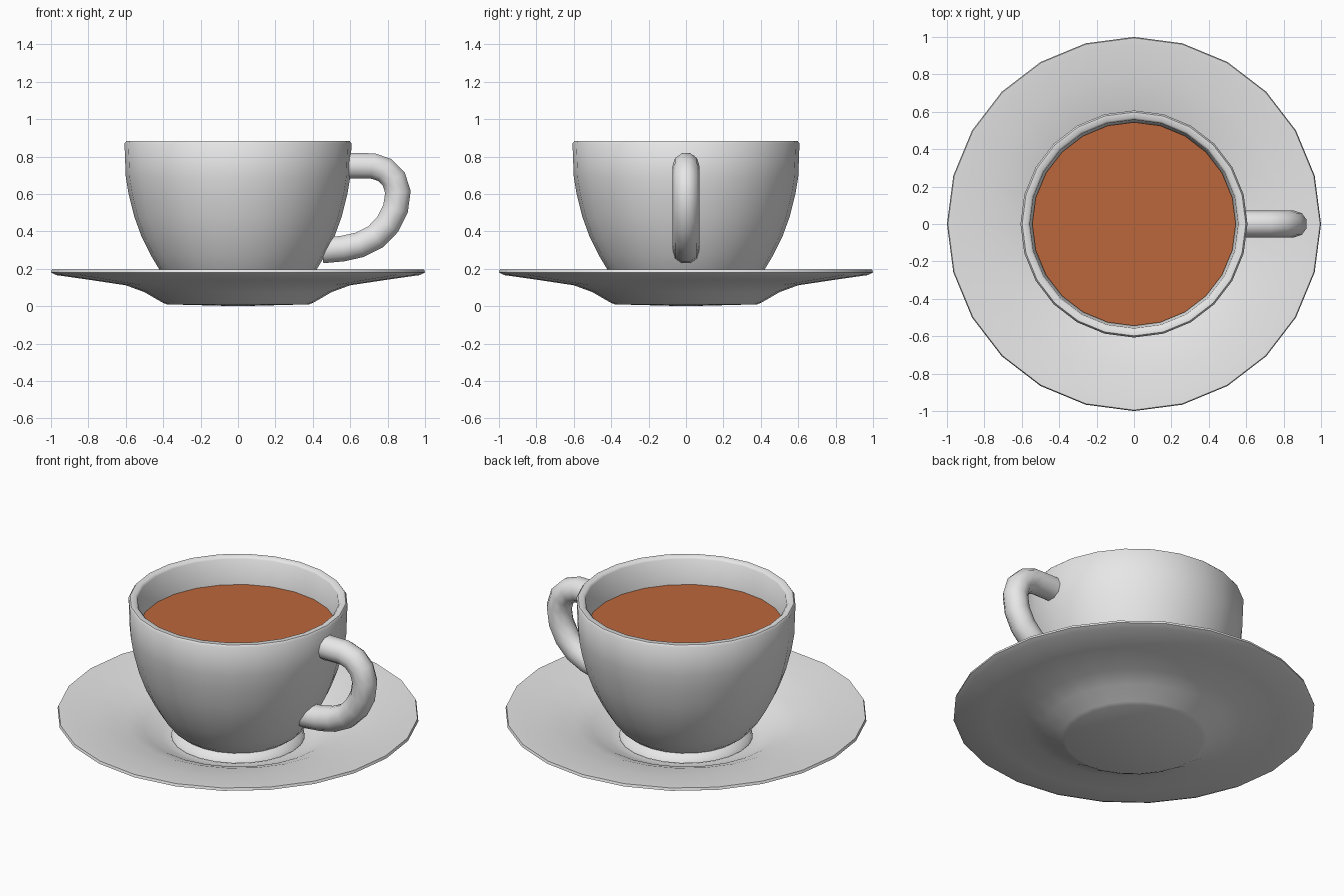
import bpy, bmesh, math

if "Cube" in bpy.data.objects:
    bpy.data.objects.remove(bpy.data.objects["Cube"])

SIDES = 24


def material(name, rgb):
    m = bpy.data.materials.new(name)
    m.diffuse_color = (*rgb, 1)
    m.use_nodes = True
    m.node_tree.nodes["Principled BSDF"].inputs["Base Color"].default_value = m.diffuse_color
    return m


china = material("pale_china", (0.8, 0.8, 0.8))
tea_brown = material("tea_brown", (0.50, 0.135, 0.043))


def smooth(ob, degrees):
    bpy.ops.object.select_all(action='DESELECT')
    ob.select_set(True)
    bpy.context.view_layer.objects.active = ob
    bpy.ops.object.shade_smooth_by_angle(angle=math.radians(degrees))


def lathe(name, profile, mat, degrees=50):
    """Revolve (radius, z) points round z; radius 0 becomes a pole."""
    bm = bmesh.new()
    rings = []
    for r, z in profile:
        n = 1 if r == 0 else SIDES
        rings.append([bm.verts.new((r * math.cos(2 * math.pi * i / SIDES),
                                    r * math.sin(2 * math.pi * i / SIDES), z))
                      for i in range(n)])
    for a, b in zip(rings, rings[1:]):
        for i in range(SIDES):
            j = (i + 1) % SIDES
            corners = [a[i % len(a)], a[j % len(a)], b[j % len(b)], b[i % len(b)]]
            bm.faces.new(list(dict.fromkeys(corners)))
    bmesh.ops.recalc_face_normals(bm, faces=bm.faces)
    me = bpy.data.meshes.new(name)
    bm.to_mesh(me)
    bm.free()
    me.materials.append(mat)
    ob = bpy.data.objects.new(name, me)
    bpy.context.collection.objects.link(ob)
    smooth(ob, degrees)
    return ob


# Saucer: underside from the centre outwards, then back over the top
lathe("saucer", [(0, 0), (0.38, 0.01), (0.405, 0.02), (0.50, 0.075), (0.60, 0.112),
                 (0.80, 0.142), (0.97, 0.166), (1.0, 0.18), (0.995, 0.195),
                 (0.96, 0.193), (0.80, 0.172), (0.62, 0.142), (0.52, 0.105),
                 (0.42, 0.053), (0.36, 0.04), (0, 0.035)], china)

# Cup: foot, outer wall, rim and inner wall
lathe("cup", [(0, 0.045), (0.34, 0.04), (0.37, 0.055), (0.36, 0.075), (0.325, 0.095),
              (0.365, 0.125), (0.42, 0.195), (0.465, 0.27), (0.515, 0.37), (0.555, 0.48),
              (0.585, 0.60), (0.60, 0.69), (0.607, 0.87), (0.598, 0.882),
              (0.568, 0.882), (0.557, 0.87), (0.545, 0.70), (0.51, 0.50),
              (0.44, 0.33), (0.33, 0.17), (0, 0.12)], china)

# Tea surface
lathe("tea", [(0, 0.72), (0.544, 0.72)], tea_brown)

# Handle: round tube along a path in the xz plane
path = [(0.575, 0.75), (0.72, 0.75), (0.785, 0.728), (0.833, 0.68), (0.855, 0.61),
        (0.842, 0.52), (0.80, 0.437), (0.735, 0.37), (0.65, 0.328), (0.56, 0.308),
        (0.45, 0.298)]
cu = bpy.data.curves.new("handle", 'CURVE')
cu.dimensions = '3D'
cu.bevel_depth = 0.072
cu.bevel_resolution = 3
cu.use_fill_caps = True
sp = cu.splines.new('POLY')
sp.points.add(len(path) - 1)
for p, (x, z) in zip(sp.points, path):
    p.co = (x, 0, z, 1)
cu.materials.append(china)
handle = bpy.data.objects.new("handle", cu)
bpy.context.collection.objects.link(handle)
bpy.ops.object.select_all(action='DESELECT')
handle.select_set(True)
bpy.context.view_layer.objects.active = handle
bpy.ops.object.convert(target='MESH')
smooth(bpy.context.view_layer.objects.active, 60)
